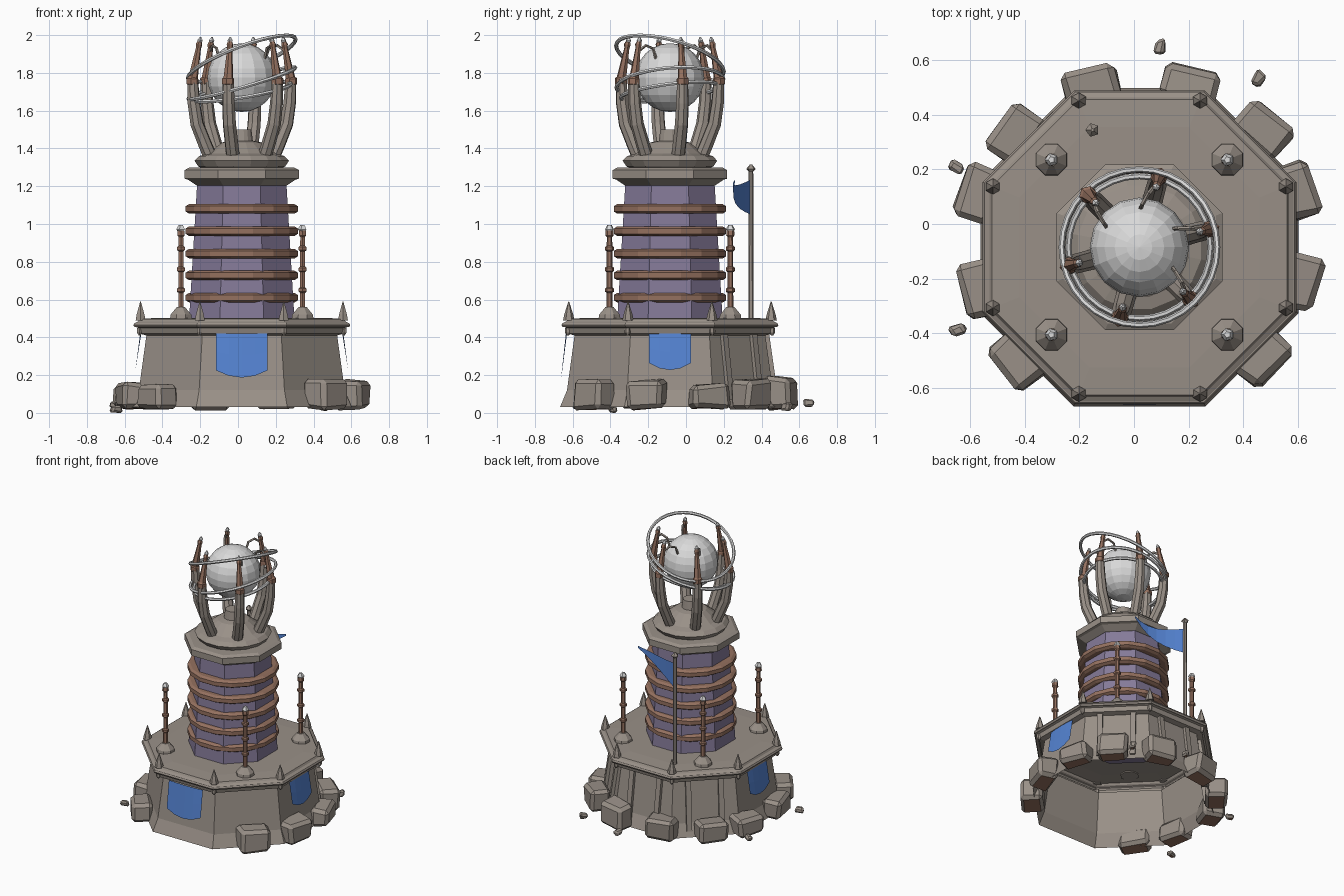
import bpy, bmesh, math, random
from mathutils import Vector, Matrix

if "Cube" in bpy.data.objects:
    bpy.data.objects.remove(bpy.data.objects["Cube"])

random.seed(4)
CX, CY = 0.02, -0.085          # tower axis
C8 = 1 / math.cos(math.pi / 8)   # apothem -> corner radius


def material(name, col):
    m = bpy.data.materials.new(name)
    m.diffuse_color = (*col, 1)
    m.use_nodes = True
    m.node_tree.nodes["Principled BSDF"].inputs["Base Color"].default_value = m.diffuse_color
    return m


STONE = material("stone", (0.32, 0.28, 0.245))
COPPER = material("copper", (0.30, 0.165, 0.115))
PURPLE = material("purple_wall", (0.235, 0.195, 0.32))
BLUE = material("blue_cloth", (0.09, 0.23, 0.65))
SILVER = material("pale_silver", (0.70, 0.70, 0.70))


def finish(name, bm, *mats, recalc=True):
    if recalc:
        bmesh.ops.recalc_face_normals(bm, faces=bm.faces)
    me = bpy.data.meshes.new(name)
    bm.to_mesh(me)
    bm.free()
    ob = bpy.data.objects.new(name, me)
    for m in mats:
        me.materials.append(m)
    bpy.context.collection.objects.link(ob)
    return ob


def skin(bm, rings, cap0, cap1, closed=False):
    n = len(rings[0])
    pairs = list(zip(rings, rings[1:])) + ([(rings[-1], rings[0])] if closed else [])
    for a, b in pairs:
        for i in range(n):
            bm.faces.new((a[i], a[(i + 1) % n], b[(i + 1) % n], b[i]))
    if cap0:
        bm.faces.new(rings[0][::-1])
    if cap1:
        bm.faces.new(rings[-1])


def lathe(name, prof, mat, n=8, at=(CX, CY), cap0=True, cap1=True):
    """Turned part; octagons take apothem radii so a flat faces front."""
    bm = bmesh.new()
    k = C8 if n == 8 else 1
    rings = [[bm.verts.new((at[0] + r * k * math.cos((i + .5) * math.tau / n),
                            at[1] + r * k * math.sin((i + .5) * math.tau / n), z))
              for i in range(n)] for r, z in prof]
    skin(bm, rings, cap0, cap1)
    return finish(name, bm, mat)


def tube(name, pts, radii, mat, n=7, closed=False):
    """Round section swept along points."""
    bm = bmesh.new()
    pts = [Vector(p) for p in pts]
    rings = []
    for i, p in enumerate(pts):
        if closed:
            d = pts[(i + 1) % len(pts)] - pts[i - 1]
        else:
            d = pts[min(i + 1, len(pts) - 1)] - pts[max(i - 1, 0)]
        d.normalize()
        ref = Vector((0, 0, 1)) if closed else Vector((p.y - CY, CX - p.x, 0.001))
        u = d.cross(ref).normalized()
        v = d.cross(u)
        r = radii if isinstance(radii, float) else radii[i]
        rings.append([bm.verts.new(p + r * (u * math.cos(k * math.tau / n) + v * math.sin(k * math.tau / n)))
                      for k in range(n)])
    skin(bm, rings, not closed, not closed, closed)
    return finish(name, bm, mat)


def polar(a, r, z):
    return (CX + r * math.cos(a), CY + r * math.sin(a), z)


# Base: hollow flared octagon with rim and deck
lathe("base_platform", [(.582, .03), (.545, .12), (.505, .41), (.54, .42), (.548, .45), (.565, .457),
                        (.567, .475), (.548, .485), (.54, .498), (.44, .503)], STONE, cap0=False)
tube("rim_rail", [polar((i + .5) * math.pi / 4, .562 * C8, .465) for i in range(8)], .013, STONE, 6, True)
for i in range(8):
    p = polar((i + .5) * math.pi / 4, .58, 0)
    lathe("rim_spike", [(.03, .49), (.024, .52), (.002, .59)], STONE, 6, p[:2])
    p = polar((i + .5) * math.pi / 4, .585, 0)
    lathe("rim_bolt", [(.006, .41), (.016, .425), (.016, .45)], STONE, 6, p[:2])

# Back pilasters
for a in (math.pi / 4, math.pi / 2, 3 * math.pi / 4):
    for t in (-.11, .11):
        bm = bmesh.new()
        rad, tan = Vector((math.cos(a), math.sin(a), 0)), Vector((-math.sin(a), math.cos(a), 0))
        o = Vector((CX, CY, 0))
        rings = [[bm.verts.new(o + rad * (r + dr) + tan * (t + dt) + Vector((0, 0, z)))
                  for dr, dt in ((-.03, -.018), (.02, -.018), (.02, .018), (-.03, .018))]
                 for r, z in ((.555, .07), (.505, .42))]
        skin(bm, rings, True, True)
        finish("pilaster", bm, STONE)

# Banners on front, left and right
for a, w, zb in ((-math.pi / 2, .137, .225), (0, .112, .265), (math.pi, .112, .265)):
    bm = bmesh.new()
    rad, tan = Vector((math.cos(a), math.sin(a), 0)), Vector((-math.sin(a), math.cos(a), 0))
    r0 = .545 if w > .12 else .532
    cols = []
    for s in (-1, -.5, 0, .5, 1):
        drop = zb - .038 * (1 - s * s)
        cols.append([bm.verts.new(Vector((CX, CY, 0)) + tan * w * s
                                  + rad * (r0 + .025 * k + .006 * (1 - s * s)) + Vector((0, 0, .42 + (drop - .42) * k)))
                     for k in (0, .5, 1)])
    for c, d in zip(cols, cols[1:]):
        for k in range(2):
            bm.faces.new((c[k], c[k + 1], d[k + 1], d[k]))
    finish("banner", bm, BLUE, recalc=False)

# Tower shaft, copper bands, cornice and dish
lathe("tower_shaft", [(.279, .495), (.236, 1.22)], PURPLE)
for z in (.61, .728, .843, .962, 1.08):
    lathe("copper_band", [(.22, z - .025), (.285, z - .025), (.303, z - .014), (.303, z + .014),
                          (.285, z + .025), (.22, z + .025)], COPPER, 16)
lathe("cornice", [(.24, 1.205), (.285, 1.235), (.303, 1.24), (.303, 1.285), (.28, 1.298), (.22, 1.30)], STONE)
lathe("dish", [(.20, 1.29), (.235, 1.305), (.255, 1.335), (.23, 1.36), (.185, 1.372), (.105, 1.432),
               (.06, 1.44), (.052, 1.50)], STONE, 16)

# Six claw arms with copper tips and wires
for i in range(6):
    a = math.radians(14.5 + 60 * i)
    tube("claw_arm", [polar(a, r, z) for r, z in ((.165, 1.34), (.20, 1.42), (.245, 1.53), (.262, 1.64), (.268, 1.75))],
         [.037, .037, .036, .034, .03], STONE, 8)
    tube("claw_tip", [polar(a, r, z) for r, z in ((.268, 1.735), (.269, 1.742), (.269, 1.768), (.266, 1.775),
                                                  (.237, 1.93), (.234, 1.95), (.23, 1.965))],
         [.024, .033, .033, .026, .014, .018, .012], COPPER, 6)
    tube("claw_point", [polar(a, r, z) for r, z in ((.23, 1.962), (.228, 1.972), (.225, 1.99))],
         [.012, .015, .004], SILVER, 5)
    if i not in (3, 4):
        tube("wire", [polar(a + d, r, z) for d, r, z in ((0, .243, 1.91), (.1, .20, 1.945), (.2, .16, 1.93), (.25, .14, 1.87))],
             .008, STONE, 5)

# Orb and its three tilted rings
bm = bmesh.new()
bmesh.ops.create_uvsphere(bm, u_segments=16, v_segments=12, radius=.182,
                          matrix=Matrix.Translation((CX, CY, 1.775)))
finish("orb", bm, SILVER)
for z0, gx, gy, r in ((1.875, .36, -.24, .285), (1.745, .29, .08, .283), (1.70, .16, .12, .26)):
    tube("orbit_ring", [polar(t, r, z0 + r * (gx * math.cos(t) + gy * math.sin(t)))
                        for t in (k * math.tau / 32 for k in range(32))], .011, SILVER, 6, True)

# Four copper pylons on the deck
for sx in (-1, 1):
    for sy in (-1, 1):
        at = (CX + .322 * sx, CY + .32 * sy)
        lathe("pylon_foot", [(.058, .495), (.055, .52), (.03, .55), (.022, .56)], STONE, 8, at)
        prof = [(.016, .54)]
        for z in (.65, .76, .87):
            prof += [(.015, z - .015), (.024, z - .008), (.024, z + .008), (.015, z + .015)]
        lathe("pylon_rod", prof + [(.014, .93), (.022, .94), (.02, .965)], COPPER, 6, at)
        lathe("pylon_gem", [(.014, .955), (.025, .972), (.012, .995)], SILVER, 5, at)

# Flag pole and pennant
px, py = -.152, .344
lathe("flag_pole", [(.014, .49), (.012, 1.28)], STONE, 6, (px, py))
lathe("pole_finial", [(.01, 1.275), (.026, 1.292), (.006, 1.315)], STONE, 5, (px, py))
bm = bmesh.new()
cols = []
for k in range(7):
    t = k / 6
    x, y = px + .36 * t, py - .095 * math.sin(t * math.pi * .65)
    top = 1.235 - .03 * math.sin(t * math.pi)
    cols.append([bm.verts.new((x, y, top)), bm.verts.new((x, y, top - .185 * (1 - .93 * t)))])
for c, d in zip(cols, cols[1:]):
    bm.faces.new((c[0], c[1], d[1], d[0]))
finish("pennant", bm, BLUE, recalc=False)


def rock(name, x, y, z0, size, bevel, jit):
    """Chipped block turned toward the tower, with rusty underside."""
    bm = bmesh.new()
    bmesh.ops.create_cube(bm, size=1)
    for v in bm.verts:
        v.co = Vector([c * s + random.uniform(-jit, jit) for c, s in zip(v.co, size)])
    bmesh.ops.bevel(bm, geom=bm.edges[:], offset=bevel, segments=1, affect='EDGES')
    a = math.atan2(y - CY, x - CX) + random.uniform(-.08, .08)
    bmesh.ops.rotate(bm, verts=bm.verts, matrix=Matrix.Rotation(a, 3, 'Z'))
    low = min(v.co.z for v in bm.verts)
    bmesh.ops.translate(bm, verts=bm.verts, vec=(x, y, z0 - low))
    bmesh.ops.recalc_face_normals(bm, faces=bm.faces)
    bm.normal_update()
    for f in bm.faces:
        f.material_index = 1 if f.normal.z < -.85 else 0
    finish(name, bm, STONE, COPPER)


# Foundation stones (none at the front) and loose chips
for x, y, h in ((-.155, .50, .15), (.203, .505, .16), (.475, .35, .15), (.60, .125, .13), (.61, -.21, .16),
                (.467, -.487, .15), (-.42, -.50, .11), (-.565, -.235, .14), (-.565, .11, .13), (-.434, .325, .15)):
    rock("foundation_stone", x, y, random.uniform(.01, .025), (.14, .20, h), .022, .012)
for x, y, z in ((-.65, .21, .025), (-.645, -.385, 0), (.456, .53, .01), (.093, .65, .03)):
    rock("stone_chip", x, y, z, (.05, .04, .035), .010, .010)
